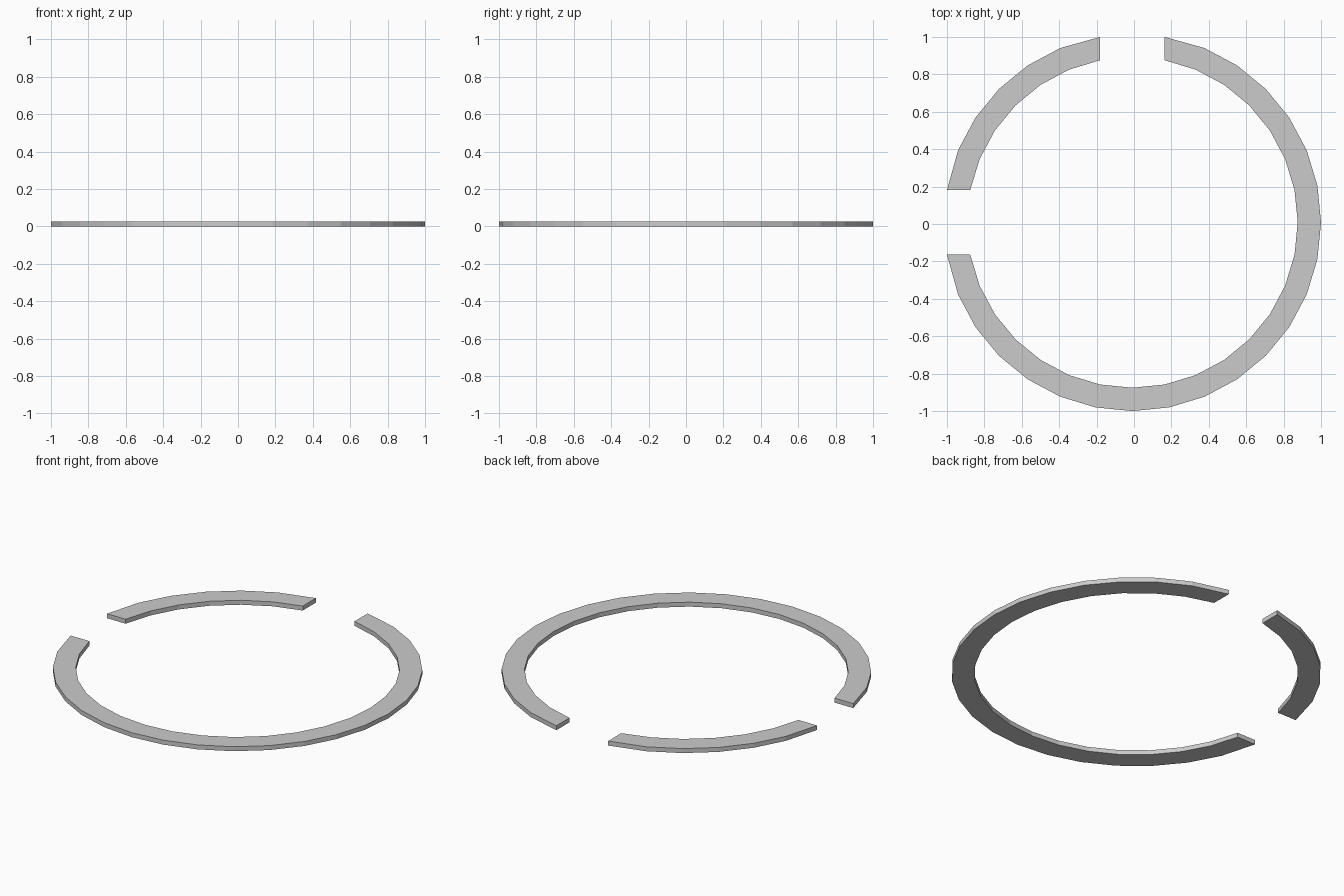
import bpy, bmesh
from math import cos, sin, pi

if "Cube" in bpy.data.objects:
    bpy.data.objects.remove(bpy.data.objects["Cube"])

SIDES = 32
R_OUT, R_IN = 1.0087, 0.884
R_END = 0.9913             # outer reach at the straight-cut ends
CX, CY = -0.0087, 0.0087   # ring centre
HEIGHT = 0.027
STEP = 2 * pi / SIDES
HALF_GAP = R_IN * sin(STEP)


def end_point(i):
    # Outer corner of a cut: square to the gap, level with the inner corner
    x, y = cos(i * STEP), sin(i * STEP)
    if abs(y) > abs(x):
        return (HALF_GAP if x > 0 else -HALF_GAP), R_END
    return -R_END, (HALF_GAP if y > 0 else -HALF_GAP)


def ring_arc(name, first, last):
    bm = bmesh.new()
    rows = []
    for i in range(first, last + 1):
        c, s = cos(i * STEP), sin(i * STEP)
        inner = (R_IN * c, R_IN * s)
        outer = end_point(i) if i in (first, last) else (R_OUT * c, R_OUT * s)
        rows.append([bm.verts.new((p[0] + CX, p[1] + CY, z))
                     for p, z in ((inner, 0), (outer, 0), (outer, HEIGHT), (inner, HEIGHT))])
    for a, b in zip(rows, rows[1:]):
        for k in range(4):
            n = (k + 1) % 4
            bm.faces.new((a[k], a[n], b[n], b[k]))
    bm.faces.new(rows[0])
    bm.faces.new(rows[-1])
    bmesh.ops.recalc_face_normals(bm, faces=bm.faces)
    mesh = bpy.data.meshes.new(name)
    bm.to_mesh(mesh)
    bm.free()
    obj = bpy.data.objects.new(name, mesh)
    bpy.context.collection.objects.link(obj)
    return obj


# Long arc (front and right) and short arc (back left), with two gaps between
ring_arc("long_ring_arc", -15, 7)
ring_arc("short_ring_arc", 9, 15)
